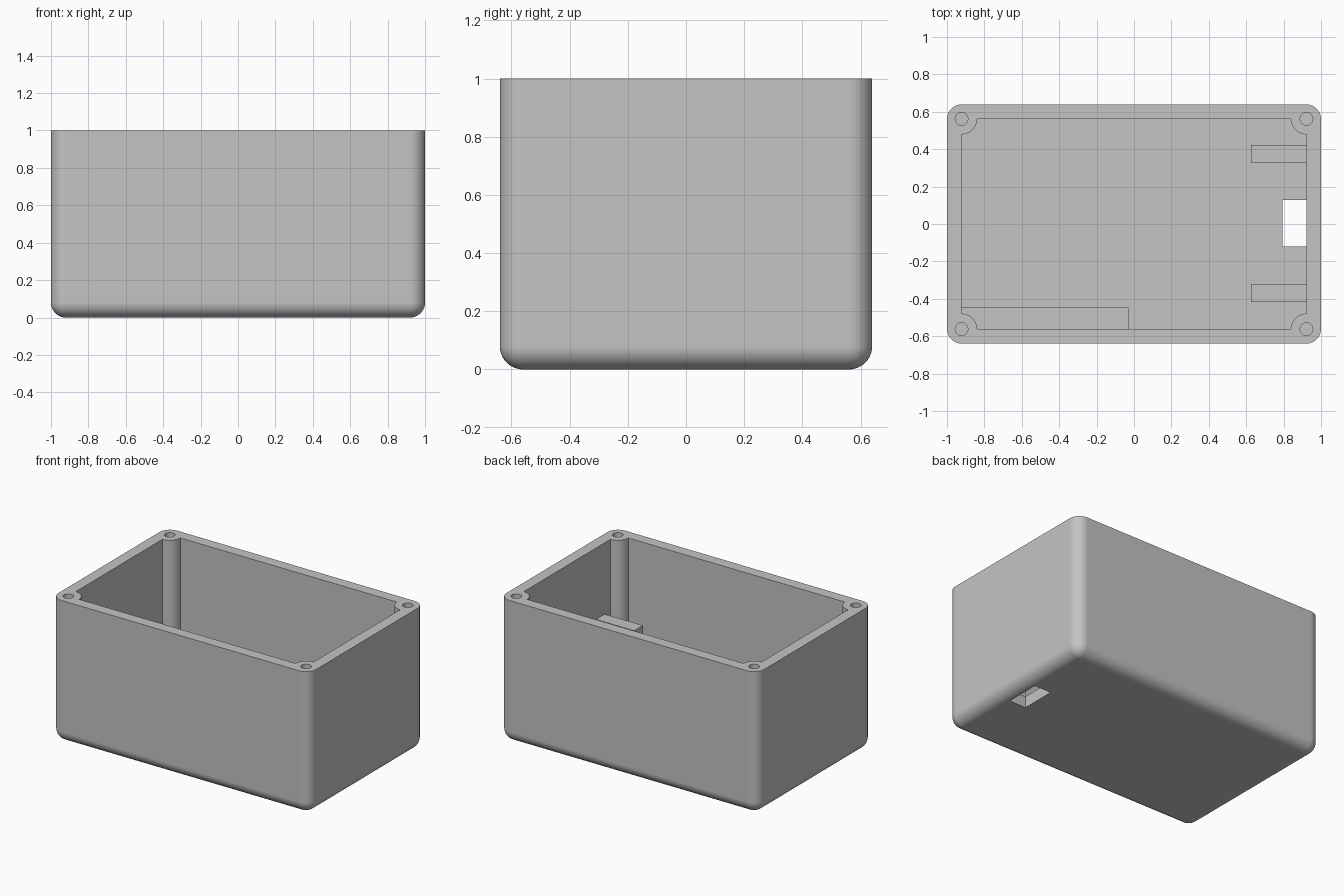
import bpy, bmesh, math

cube = bpy.data.objects.get("Cube")
if cube:
    bpy.data.objects.remove(cube, do_unlink=True)

HX, HY, H = 1.0, 0.64, 1.0      # outer half sizes and height
IX, IY = 0.922, 0.562           # inner half sizes, also the post centres
FLOOR, ROUND, POST, SCREW = 0.08, 0.08, 0.083, 0.034

grey = bpy.data.materials.new("light grey plastic")
grey.use_nodes = True
colour = (0.55, 0.55, 0.55, 1)
grey.diffuse_color = colour
grey.node_tree.nodes["Principled BSDF"].inputs["Base Color"].default_value = colour


def make_object(name, bm):
    bmesh.ops.recalc_face_normals(bm, faces=bm.faces)
    mesh = bpy.data.meshes.new(name)
    bm.to_mesh(mesh)
    bm.free()
    obj = bpy.data.objects.new(name, mesh)
    bpy.context.collection.objects.link(obj)
    mesh.materials.append(grey)
    return obj


def box_mesh(x0, x1, y0, y1, z0, z1):
    bm = bmesh.new()
    bmesh.ops.create_cube(bm, size=1)
    bmesh.ops.scale(bm, verts=bm.verts, vec=(x1 - x0, y1 - y0, z1 - z0))
    bmesh.ops.translate(bm, verts=bm.verts,
                        vec=((x0 + x1) / 2, (y0 + y1) / 2, (z0 + z1) / 2))
    return bm


def prism_mesh(outline, z0, z1):
    bm = bmesh.new()
    face = bm.faces.new([bm.verts.new((x, y, z0)) for x, y in outline])
    out = bmesh.ops.extrude_face_region(bm, geom=[face])
    verts = [v for v in out["geom"] if isinstance(v, bmesh.types.BMVert)]
    bmesh.ops.translate(bm, verts=verts, vec=(0, 0, z1 - z0))
    return bm


def arc(cx, cy, r, start, sweep, steps):
    return [(cx + r * math.cos(start + sweep * i / steps),
             cy + r * math.sin(start + sweep * i / steps)) for i in range(steps + 1)]


def cut(obj, cutter):
    mod = obj.modifiers.new("cut", 'BOOLEAN')
    mod.operation, mod.solver, mod.object = 'DIFFERENCE', 'EXACT', cutter
    bpy.context.view_layer.objects.active = obj
    bpy.ops.object.modifier_apply(modifier=mod.name)
    bpy.data.objects.remove(cutter, do_unlink=True)


# Outer shell: every edge rounded except the top rim
bm = box_mesh(-HX, HX, -HY, HY, 0, H)
edges = [e for e in bm.edges if min(v.co.z for v in e.verts) < H / 2]
bmesh.ops.bevel(bm, geom=edges, offset=ROUND, segments=10, profile=0.5, affect='EDGES')
shell = make_object("enclosure_shell", bm)

# Cavity whose corners step around the round screw posts
corners = [(1, 1), (-1, 1), (-1, -1), (1, -1)]
outline = []
for i, (sx, sy) in enumerate(corners):
    outline += arc(sx * IX, sy * IY, POST, (i - 1) * math.pi / 2, -math.pi / 2, 12)
cut(shell, make_object("cavity_cutter", prism_mesh(outline, FLOOR, H + 0.1)))

# Blind screw holes in the posts
for sx, sy in corners:
    ring = arc(sx * IX, sy * IY, SCREW, 0, math.tau, 24)[:-1]
    cut(shell, make_object("screw_cutter", prism_mesh(ring, H - 0.4, H + 0.1)))

# Cable opening through the floor
cut(shell, make_object("opening_cutter", box_mesh(0.793, IX, -0.12, 0.127, -0.1, FLOOR + 0.05)))

bpy.ops.object.select_all(action='DESELECT')
shell.select_set(True)
bpy.context.view_layer.objects.active = shell
bpy.ops.object.shade_smooth_by_angle(angle=math.radians(30))
weighted = shell.modifiers.new("even_normals", 'WEIGHTED_NORMAL')
weighted.keep_sharp = True

# Inner ribs, sunk slightly into the walls and floor
sink = 0.02
for name, y0, y1 in (("rear_rib", 0.327, 0.423), ("front_rib", -0.416, -0.32)):
    make_object(name, box_mesh(0.625, IX + sink, y0, y1, FLOOR - sink, 0.5))
make_object("long_ledge", box_mesh(-IX - sink, -0.03, -IY - sink, -0.447, FLOOR - sink, 0.2))
